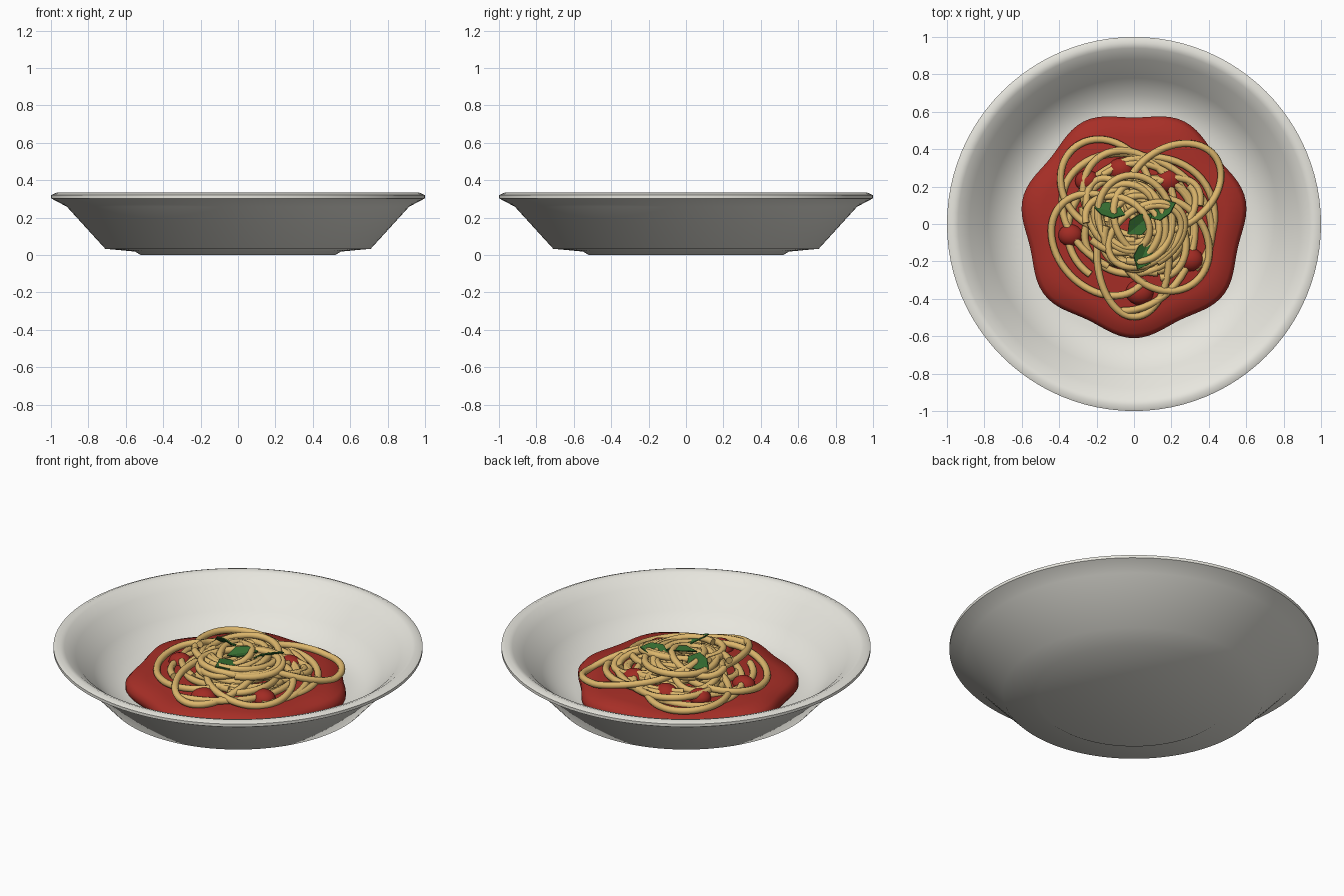
import bpy, bmesh, math, random
from mathutils import Vector, Euler

if "Cube" in bpy.data.objects:
    bpy.data.objects.remove(bpy.data.objects["Cube"])

random.seed(11)
TAU = math.tau


def material(name, rgb):
    m = bpy.data.materials.new(name)
    m.diffuse_color = (*rgb, 1)
    m.use_nodes = True
    m.node_tree.nodes["Principled BSDF"].inputs["Base Color"].default_value = m.diffuse_color
    return m


WHITE = material("ceramic white", (0.80, 0.79, 0.73))
RED = material("tomato red", (0.39, 0.028, 0.02))
CHUNK = material("tomato chunk red", (0.36, 0.024, 0.017))
PASTA = material("pasta yellow", (0.72, 0.47, 0.15))
GREEN = material("basil green", (0.035, 0.15, 0.03))


def finish(name, bm, mat, angle=None):
    bmesh.ops.recalc_face_normals(bm, faces=bm.faces)
    me = bpy.data.meshes.new(name)
    bm.to_mesh(me)
    bm.free()
    me.materials.append(mat)
    ob = bpy.data.objects.new(name, me)
    bpy.context.collection.objects.link(ob)
    if angle:
        bpy.ops.object.select_all(action='DESELECT')
        ob.select_set(True)
        bpy.context.view_layer.objects.active = ob
        bpy.ops.object.shade_smooth_by_angle(angle=math.radians(angle))
    return ob


def lathe(name, profile, mat, angle, radius=lambda t: 1.0, n=96):
    """Closed turned shape; profile runs from the lower to the upper centre."""
    bm = bmesh.new()
    rings = []
    for r, z in profile:
        if r == 0:
            rings.append([bm.verts.new((0, 0, z))] * n)
        else:
            rings.append([bm.verts.new((r * radius(TAU * i / n) * math.cos(TAU * i / n),
                                        r * radius(TAU * i / n) * math.sin(TAU * i / n), z))
                          for i in range(n)])
    for a, b in zip(rings, rings[1:]):
        for i in range(n):
            j = (i + 1) % n
            bm.faces.new(list(dict.fromkeys((a[i], a[j], b[j], b[i]))))
    return finish(name, bm, mat, angle)


# bowl
lathe("bowl", [(0, 0), (0.52, 0), (0.55, 0.018), (0.71, 0.033), (0.915, 0.258),
               (1.0, 0.303), (1.0, 0.32), (0.97, 0.333), (0.94, 0.322), (0.88, 0.277),
               (0.78, 0.17), (0.69, 0.085), (0.6, 0.064), (0.45, 0.057), (0, 0.055)], WHITE, 50)

# sauce with seven soft lobes
lathe("sauce", [(0, 0.05), (0.57, 0.05), (0.59, 0.08), (0.59, 0.11), (0.565, 0.14),
                (0.48, 0.155), (0.3, 0.165), (0, 0.17)], RED, 60,
      lambda t: 1 + 0.035 * math.cos(7 * (t + math.pi / 2)))


# tomato chunks
for i, (x, y, z, r) in enumerate([(-0.25, 0.23, 0.17, 0.065), (0.18, 0.23, 0.17, 0.07),
                                  (-0.34, -0.06, 0.16, 0.065), (0.03, -0.365, 0.16, 0.075),
                                  (0.3, -0.19, 0.16, 0.07), (-0.07, 0.29, 0.17, 0.07)]):
    bm = bmesh.new()
    bmesh.ops.create_icosphere(bm, subdivisions=3, radius=r)
    bmesh.ops.scale(bm, vec=(1, 0.9, 0.75), verts=bm.verts)
    bmesh.ops.translate(bm, vec=(x, y, z), verts=bm.verts)
    finish(f"tomato_chunk_{i + 1}", bm, CHUNK, 60)

# spaghetti: (centre x, centre y, half-length, half-width, tilt, start, turns, height level)
strands = [(0.2, 0.2, 0.30, 0.22, 0.6, 3.6, 0.95, 0.75),
           (-0.16, 0.2, 0.28, 0.24, 2.2, 3.4, 0.85, 0.45),
           (-0.17, -0.12, 0.33, 0.25, -0.8, 0.5, 0.95, 0.35),
           (0.0, -0.17, 0.34, 0.2, 1.6, 1.0, 1.0, 0.6),
           (0.16, -0.1, 0.29, 0.25, -0.9, 2.6, 0.95, 0.4),
           (0.0, 0.04, 0.44, 0.34, 2.7, 2.8, 0.8, 0.1),
           (0.02, 0.0, 0.43, 0.36, 0.5, 5.4, 0.7, 0.15),
           (-0.02, -0.05, 0.42, 0.36, 1.3, 3.3, 0.6, 0.2)]
for i in range(20):
    level = 0.15 + 0.85 * i / 19
    t = i * 2.4
    d = random.uniform(0.04, 0.15) * (1.2 - 0.6 * level)
    a = random.uniform(0.2, 0.32) - 0.07 * level
    strands.append((d * math.cos(t), d * math.sin(t), a, a * random.uniform(0.6, 0.9),
                    random.uniform(0, 3.1), random.uniform(0, 6.2),
                    random.uniform(0.8, 1.5), level))

curve = bpy.data.curves.new("spaghetti", 'CURVE')
curve.dimensions = '3D'
curve.bevel_depth = 0.0195
curve.bevel_resolution = 2
curve.use_fill_caps = True
for k, (cx, cy, a, b, tilt, start, turns, level) in enumerate(strands):
    n = int(56 * turns)
    sp = curve.splines.new('POLY')
    sp.points.add(n)
    for i, p in enumerate(sp.points):
        t = start + TAU * turns * i / n
        s = 1 - 0.12 * i / n                      # slight inward spiral
        u, v = a * s * math.cos(t), b * s * math.sin(t)
        x = cx + u * math.cos(tilt) - v * math.sin(tilt)
        y = cy + u * math.sin(tilt) + v * math.cos(tilt)
        dome = max(0, 1 - (math.hypot(x, y) / 0.52) ** 2)
        z = 0.165 + 0.125 * level * dome + 0.012 * math.sin(2 * t + k)
        p.co = (x, y, min(z, 0.3), 1)
ob = bpy.data.objects.new("spaghetti", curve)
bpy.context.collection.objects.link(ob)
curve.materials.append(PASTA)
bpy.ops.object.select_all(action='DESELECT')
ob.select_set(True)
bpy.context.view_layer.objects.active = ob
bpy.ops.object.convert(target='MESH')
bpy.ops.object.shade_smooth_by_angle(angle=math.radians(50))

# basil leaves: folded low-poly blades
half = [(-0.085, 0), (-0.03, 0.05), (0.035, 0.042), (0.085, 0)]
for i, (loc, rot) in enumerate([((-0.13, 0.07, 0.283), (0.6, 0.1, 2.9)),
                                ((0.15, 0.075, 0.28), (-0.35, -0.25, 0.5)),
                                ((0.05, -0.165, 0.28), (0.25, 0.2, 1.2)),
                                ((0.03, 0.0, 0.287), (0.15, -0.1, 0.7))]):
    bm = bmesh.new()
    for side in (1, -1):
        top = [bm.verts.new((x, side * y, 0.3 * y)) for x, y in half]
        bm.faces.new(top if side < 0 else top[::-1])
    bmesh.ops.remove_doubles(bm, verts=bm.verts, dist=1e-5)
    bmesh.ops.solidify(bm, geom=bm.faces[:], thickness=0.006)
    e = Euler(rot)
    for v in bm.verts:
        v.co = e.to_matrix() @ v.co + Vector(loc)
    finish(f"basil_leaf_{i + 1}", bm, GREEN)
